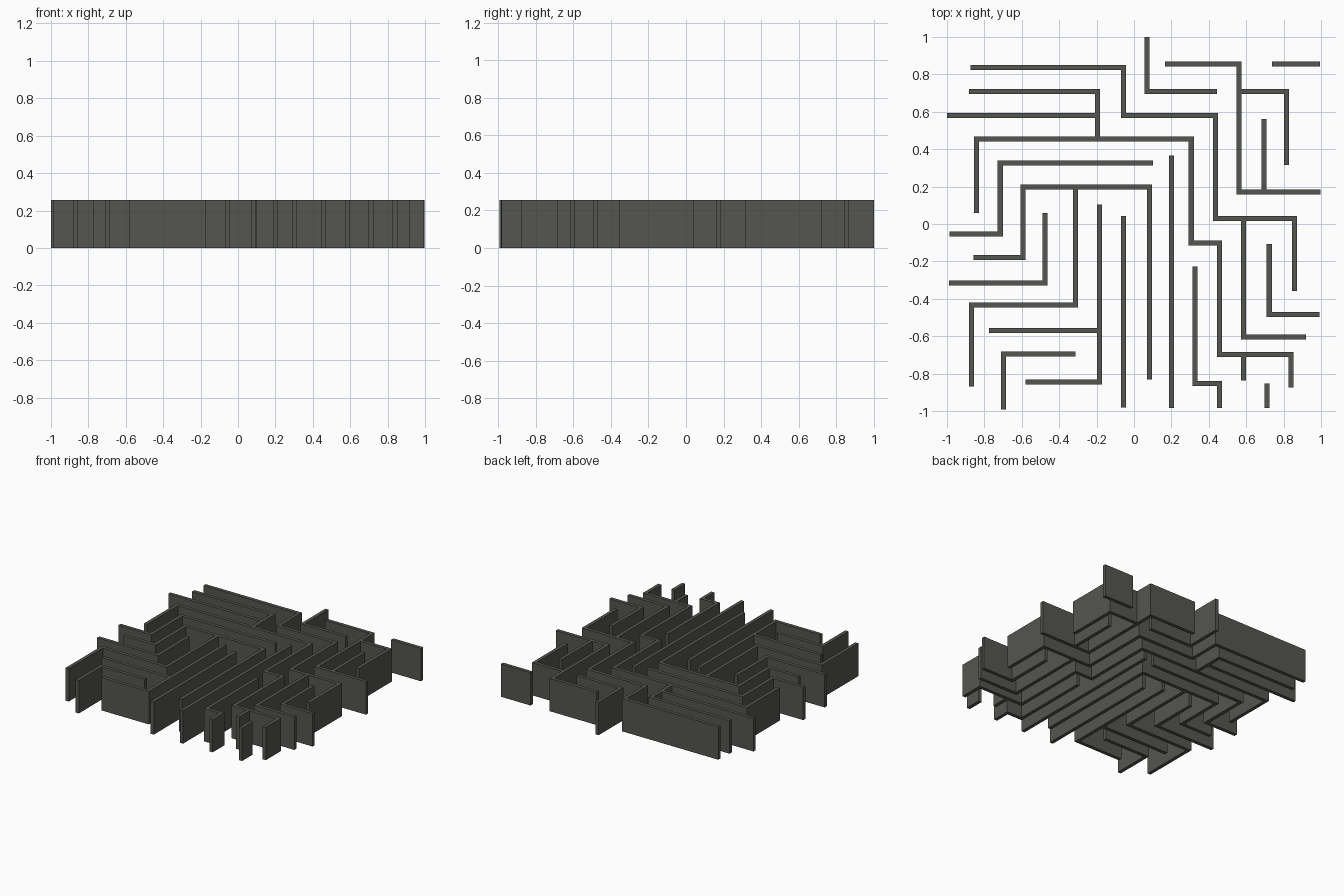
import bpy, bmesh
from mathutils import Vector

if "Cube" in bpy.data.objects:
    bpy.data.objects.remove(bpy.data.objects["Cube"])

HEIGHT = 0.257
HALF = 0.0135   # half wall thickness

mat = bpy.data.materials.new("dark warm grey")
mat.diffuse_color = (0.09, 0.09, 0.08, 1)
mat.use_nodes = True
mat.node_tree.nodes["Principled BSDF"].inputs["Base Color"].default_value = mat.diffuse_color

# Each run: start x, start y, then the coordinate reached at every turn,
# alternating between the two axes.
RUNS_FROM_X = [
    (-0.875, 0.837, -0.055, 0.58, 0.436, 0.03, 0.858, -0.358),
    (-0.883, 0.708, -0.195, 0.455),
    (-1.0, 0.58, -0.195),
    (-0.987, -0.054, -0.715, 0.326, 0.102),
    (-0.857, -0.18, -0.594, 0.198, 0.083, -0.832),
    (-0.99, -0.315, -0.475, 0.058),
    (-0.775, -0.57, -0.185),
    (-0.58, -0.845, -0.185, 0.104),
    (0.166, 0.855, 0.562, 0.172, 0.998),
    (0.562, 0.708, 0.815, 0.316),
    (0.738, 0.855, 0.995),
]
RUNS_FROM_Y = [
    (-0.842, 0.06, 0.455, 0.306, -0.101, 0.456, -0.698, 0.84, -0.875),
    (-0.87, -0.87, -0.434, -0.313, 0.198),
    (-0.697, -0.993, -0.695, -0.312),
    (-0.057, -0.98, 0.043),
    (0.2, -0.985, 0.365),
    (0.326, -0.227, -0.853, 0.456, -0.983),
    (0.585, 0.03, -0.604, 0.92),
    (0.585, -0.698, -0.838),
    (0.71, -0.853, -0.983),
    (0.723, -0.107, -0.483, 0.993),
    (0.07, 1.0, 0.708, 0.443),
    (0.695, 0.562, 0.172),
]


def path_points(run, axis):
    p = Vector(run[:2])
    pts = [p.copy()]
    for value in run[2:]:
        p[axis] = value
        pts.append(p.copy())
        axis = 1 - axis
    return pts


def build_wall(name, pts):
    # left-hand normal of each straight stretch; corners add both for a mitre
    dirs = [(b - a).normalized() for a, b in zip(pts, pts[1:])]
    norms = [Vector((-d.y, d.x)) for d in dirs]
    bm = bmesh.new()
    rings = []
    for i, p in enumerate(pts):
        if i == 0:
            off = norms[0]
        elif i == len(pts) - 1:
            off = norms[-1]
        else:
            off = norms[i - 1] + norms[i]
        l, r = p + off * HALF, p - off * HALF
        rings.append([bm.verts.new((q.x, q.y, z)) for q, z in
                      ((l, 0), (r, 0), (r, HEIGHT), (l, HEIGHT))])
    for a, b in zip(rings, rings[1:]):
        for k in range(4):
            j = (k + 1) % 4
            bm.faces.new((a[k], a[j], b[j], b[k]))
    bm.faces.new(rings[0])
    bm.faces.new(rings[-1])
    bmesh.ops.recalc_face_normals(bm, faces=bm.faces)
    me = bpy.data.meshes.new(name)
    bm.to_mesh(me)
    bm.free()
    me.materials.append(mat)
    ob = bpy.data.objects.new(name, me)
    bpy.context.collection.objects.link(ob)


# Maze walls
for axis, runs in enumerate((RUNS_FROM_X, RUNS_FROM_Y)):
    for n, run in enumerate(runs, 1):
        build_wall(f"maze_wall_{'xy'[axis]}_{n:02d}", path_points(run, axis))
